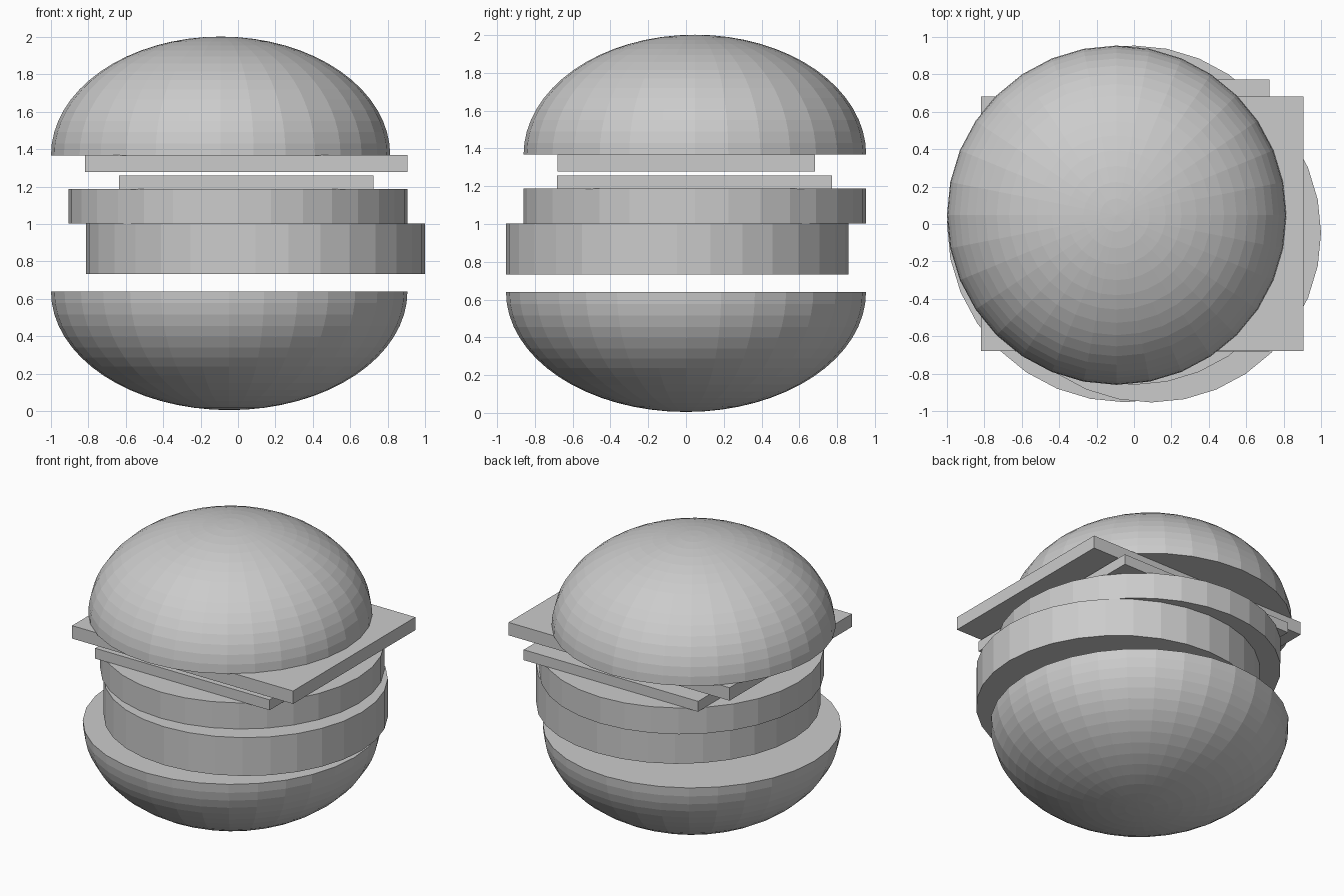
import bpy, bmesh, math

if "Cube" in bpy.data.objects:
    bpy.data.objects.remove(bpy.data.objects["Cube"])

SEG, RINGS = 32, 16


def add_object(name, bm):
    bmesh.ops.recalc_face_normals(bm, faces=bm.faces)
    mesh = bpy.data.meshes.new(name)
    bm.to_mesh(mesh)
    bm.free()
    ob = bpy.data.objects.new(name, mesh)
    bpy.context.collection.objects.link(ob)
    return ob


def bun(name, x, y, rim, radius, height):
    """Closed half ellipsoid; a negative height makes it point down."""
    bm = bmesh.new()
    prof = [(radius * math.cos(a), height * math.sin(a))
            for a in (math.pi / 2 * i / RINGS for i in range(RINGS))]
    loops = [[bm.verts.new((x + r * math.cos(2 * math.pi * k / SEG),
                            y + r * math.sin(2 * math.pi * k / SEG), rim + h))
              for k in range(SEG)] for r, h in prof]
    pole = bm.verts.new((x, y, rim + height))
    bm.faces.new(loops[0])
    for k in range(SEG):
        n = (k + 1) % SEG
        for a, b in zip(loops, loops[1:]):
            bm.faces.new((a[k], a[n], b[n], b[k]))
        bm.faces.new((loops[-1][k], loops[-1][n], pole))
    return add_object(name, bm)


def disc(name, x, y, z0, z1, radius):
    bm = bmesh.new()
    bmesh.ops.create_cone(bm, cap_ends=True, segments=SEG, radius1=radius,
                          radius2=radius, depth=z1 - z0)
    bmesh.ops.translate(bm, verts=bm.verts, vec=(x, y, (z0 + z1) / 2))
    return add_object(name, bm)


def slab(name, xs, ys, zs):
    bm = bmesh.new()
    bmesh.ops.create_cube(bm, size=1)
    bmesh.ops.scale(bm, verts=bm.verts, vec=[b - a for a, b in (xs, ys, zs)])
    bmesh.ops.translate(bm, verts=bm.verts, vec=[(a + b) / 2 for a, b in (xs, ys, zs)])
    return add_object(name, bm)


# Buns
bun("bottom_bun", -0.047, 0, 0.64, 0.953, -0.635)
bun("top_bun", -0.093, 0.047, 1.367, 0.907, 0.635)

# Round fillings
disc("patty", 0.093, -0.047, 0.733, 1.003, 0.907)
disc("tomato_slice", 0, 0.047, 1.002, 1.187, 0.907)

# Square slices
slab("lower_cheese", (-0.635, 0.724), (-0.682, 0.772), (1.185, 1.258))
slab("upper_cheese", (-0.817, 0.905), (-0.68, 0.682), (1.277, 1.368))
